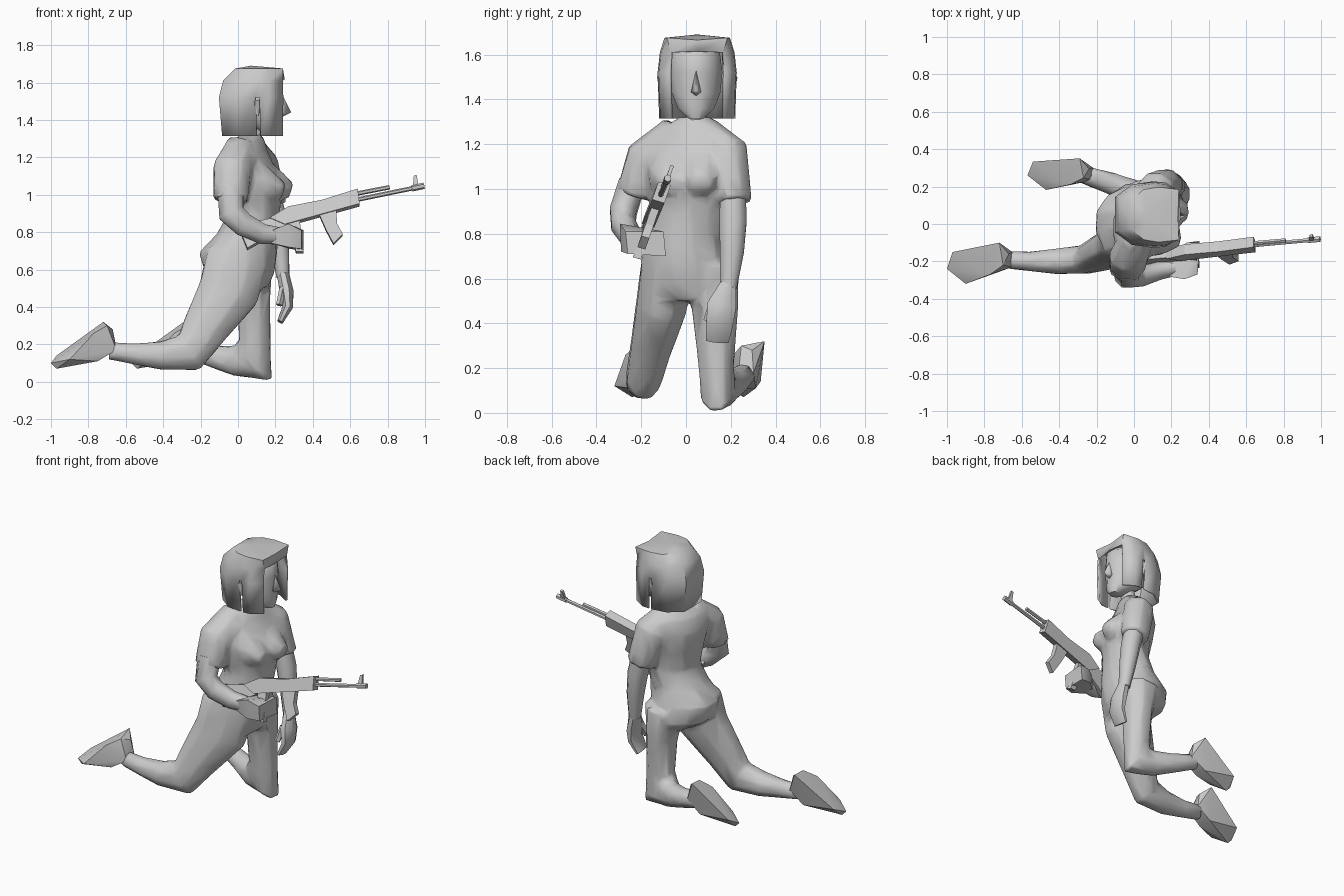
import bpy, bmesh, math
from mathutils import Vector

if "Cube" in bpy.data.objects:
    bpy.data.objects.remove(bpy.data.objects["Cube"])


def finish(name, bm, angle=50):
    bmesh.ops.recalc_face_normals(bm, faces=bm.faces[:])
    me = bpy.data.meshes.new(name)
    bm.to_mesh(me)
    bm.free()
    ob = bpy.data.objects.new(name, me)
    bpy.context.collection.objects.link(ob)
    bpy.ops.object.select_all(action='DESELECT')
    ob.select_set(True)
    bpy.context.view_layer.objects.active = ob
    if angle:
        bpy.ops.object.shade_smooth_by_angle(angle=math.radians(angle))
    return ob


def loft(name, rows, n=8, level=False, twist=None, angle=50):
    """Rows are x, y, z, radius along y, radius across; level keeps rings horizontal."""
    bm = bmesh.new()
    cs = [Vector(r[:3]) for r in rows]
    rings = []
    for i, r in enumerate(rows):
        if level:
            a = math.radians(twist[i]) if twist else 0
            u = Vector((math.sin(a), math.cos(a), 0))
            v = Vector((math.cos(a), -math.sin(a), 0))
        else:
            a = (cs[i] - cs[i - 1]).normalized() if i else Vector()
            b = (cs[i + 1] - cs[i]).normalized() if i < len(cs) - 1 else Vector()
            t = (a + b).normalized()
            u = Vector((0, 1, 0))
            u = (u - t * u.dot(t)).normalized()
            v = t.cross(u)
        rings.append([bm.verts.new(cs[i] + u * r[3] * math.cos(q) + v * r[4] * math.sin(q))
                      for q in [2 * math.pi * (k + .5) / n for k in range(n)]])
    for p, q in zip(rings, rings[1:]):
        for k in range(n):
            bm.faces.new((p[k], p[(k + 1) % n], q[(k + 1) % n], q[k]))
    bm.faces.new(rings[0])
    bm.faces.new(rings[-1])
    return finish(name, bm, angle)


def hull(name, pts, angle=25):
    bm = bmesh.new()
    for p in pts:
        bm.verts.new(p)
    bmesh.ops.convex_hull(bm, input=bm.verts[:])
    return finish(name, bm, angle)


# Torso, turned so the left shoulder leads
body = [loft("torso", [(.06, .02, .50, .17, .10), (.01, .01, .58, .215, .19), (.0, .0, .69, .205, .215),
                       (.05, .0, .79, .185, .165), (.08, .01, .89, .175, .14), (.075, .01, 1.02, .185, .165),
                       (.04, .02, 1.15, .205, .15), (.035, .03, 1.24, .185, .115), (.07, .04, 1.32, .075, .06)],
             n=12, level=True, twist=[0, 0, 3, 8, 14, 20, 22, 22, 10])]
for side in (-1, 1):
    y = .0 + side * .07
    body.append(loft("bust", [(.07 + .025 * side, y, 1.09, .115, .13), (.17 + .025 * side, y, 1.045, .10, .10),
                              (.265 + .02 * side, y, 1.02, .05, .045)]))

# Legs
body.append(loft("right_leg", [
    (.0, -.09, .68, .115, .18), (-.05, -.11, .48, .12, .175), (-.18, -.16, .28, .095, .13),
    (-.26, -.19, .155, .082, .115), (-.42, -.2, .14, .073, .08),
    (-.56, -.2, .15, .056, .06), (-.69, -.19, .165, .05, .05)]))
body.append(loft("left_leg", [
    (.06, .12, .65, .125, .135), (.085, .13, .45, .11, .095), (.09, .135, .22, .085, .09),
    (.085, .14, .105, .083, .145), (-.01, .17, .11, .075, .085),
    (-.13, .22, .135, .062, .065), (-.29, .27, .18, .05, .05)]))

# Sleeves
body.append(loft("left_sleeve", [(.06, .08, 1.26, .07, .08), (.12, .19, 1.16, .095, .105),
                                 (.175, .215, .94, .085, .095)]))
body.append(loft("right_sleeve", [(.02, -.05, 1.26, .07, .09), (-.03, -.18, 1.14, .095, .11),
                                  (-.04, -.235, .97, .085, .10)]))

# Blend the clothed body into one skin and keep it low-poly
bpy.ops.object.select_all(action='DESELECT')
for ob in body:
    ob.select_set(True)
bpy.context.view_layer.objects.active = body[0]
bpy.ops.object.join()
skin = bpy.context.object
skin.name = "clothed_body"
for m in list(skin.modifiers):
    skin.modifiers.remove(m)
m = skin.modifiers.new("blend", 'REMESH')
m.mode, m.voxel_size = 'VOXEL', .015
m = skin.modifiers.new("soften", 'SMOOTH')
m.factor, m.iterations = .5, 5
m = skin.modifiers.new("reduce", 'DECIMATE')
m.ratio = .06
for m in list(skin.modifiers):
    bpy.ops.object.modifier_apply(modifier=m.name)
bpy.ops.object.shade_smooth_by_angle(angle=math.radians(50))

# Shoes, soles turned up and back
shoe = [(-1, -.24, .10), (-.97, -.15, .14), (-.72, -.10, .32), (-.67, -.16, .28), (-.90, -.32, .12),
        (-.77, -.27, .26), (-.70, -.22, .30), (-.65, -.15, .18), (-.65, -.23, .17),
        (-.75, -.25, .11), (-.75, -.15, .11), (-.97, -.24, .07)]
hull("right_shoe", shoe)
hull("left_shoe", [(x + .43, .464 + .85 * y - .1 * (x + 1), z) for x, y, z in shoe])

# Arms and hands
loft("left_arm", [(.165, .21, 1.02, .06, .065), (.205, .21, .86, .066, .062), (.225, .205, .72, .058, .053),
                  (.24, .19, .56, .04, .037)])
loft("left_hand", [(.24, .19, .58, .036, .035), (.26, .16, .48, .07, .04), (.265, .15, .40, .065, .03),
                   (.225, .14, .32, .055, .017)])
loft("left_thumb", [(.24, .13, .50, .025, .02), (.22, .095, .41, .018, .018)], n=5)
loft("right_arm", [(-.04, -.24, 1.03, .065, .075), (-.035, -.28, .90, .065, .075), (.03, -.28, .84, .058, .068),
                   (.13, -.25, .79, .052, .058), (.22, -.235, .78, .045, .05)])
hull("right_hand", [(.18, -.28, .81), (.18, -.19, .81), (.18, -.27, .74), (.18, -.19, .74),
                    (.27, -.295, .845), (.27, -.29, .72), (.34, -.27, .81), (.34, -.26, .71),
                    (.35, -.10, .81), (.35, -.09, .70), (.28, -.10, .80), (.28, -.10, .71)], 60)

# Neck, head and facial parts
loft("neck", [(.06, .04, 1.24, .07, .065), (.08, .045, 1.31, .05, .05), (.11, .045, 1.42, .05, .05)])
loft("head", [(.19, .045, 1.315, .035, .04), (.155, .045, 1.36, .085, .085), (.11, .045, 1.43, .112, .13),
              (.10, .045, 1.52, .122, .145), (.10, .045, 1.61, .11, .14), (.10, .045, 1.65, .07, .09)],
     n=12, level=True)
hull("nose", [(.235, .045, 1.54), (.284, .045, 1.44), (.22, .015, 1.43), (.22, .075, 1.43), (.235, .045, 1.415)], 80)
for side in (-1, 1):
    y = .05 + side * .165
    hull("ear", [(.08, y, 1.50), (.12, y, 1.51), (.09, y, 1.42), (.11, y, 1.42),
                 (.09, y + side * .015, 1.50), (.12, y - side * .03, 1.46)])

# Hair: open-fronted bob with side locks and a fringe band
arc = [(.24, .17), (.17, .215), (.12, .22), (.10, .22), (.0, .205), (-.085, .14),
       (-.085, -.04), (.0, -.105), (.10, -.12), (.12, -.12), (.17, -.115), (.24, -.07)]
bm = bmesh.new()
rows = []
for z, s, w in ((1.315, 1, 1), (1.52, 1.06, 1.04), (1.61, .98, .98), (1.675, .75, .86)):
    rows.append([bm.verts.new((.2 + (x - .2) * s, .05 + (y - .05) * w, z)) for x, y in arc])
rows[3][0].co = (.24, .185, 1.675)
rows[3][-1].co = (.24, -.085, 1.675)
for j in range(3):
    for k in range(len(arc) - 1):
        if not (j == 0 and k in (2, 8)):
            bm.faces.new((rows[j][k], rows[j][k + 1], rows[j + 1][k + 1], rows[j + 1][k]))
parting = bm.verts.new((.235, .05, 1.665))
fringe = bm.verts.new((.25, .05, 1.615))
bm.faces.new((rows[2][-1], fringe, parting, rows[3][-1]))
bm.faces.new((fringe, rows[2][0], rows[3][0], parting))
crown = bm.verts.new((.07, .05, 1.69))
loop = rows[3] + [parting]
for k in range(len(loop)):
    bm.faces.new((loop[k], loop[(k + 1) % len(loop)], crown))
hair = finish("hair", bm, 40)
hair.modifiers.new("thickness", 'SOLIDIFY').thickness = .012


# Rifle: side profiles placed on a slanted, rolled plane
def gun_y(x, z):
    return -.18 + .1 * x + .35 * (z - .82 - .23 * x)


def plate(name, prof, w):
    bm = bmesh.new()
    a, b = [[bm.verts.new((x, gun_y(x, z) + s * w / 2, z - s * w * .15)) for x, z in prof] for s in (-1, 1)]
    bm.faces.new(a)
    bm.faces.new(b[::-1])
    for k in range(len(prof)):
        j = (k + 1) % len(prof)
        bm.faces.new((a[k], a[j], b[j], b[k]))
    return finish(name, bm, 0)


def rod(name, p, q, r):
    return loft(name, [(x, gun_y(x, z), z, r, r) for x, z in (p, q)], n=6)


plate("rifle_stock", [(.0, .83), (.05, .71), (.26, .83), (.25, .90), (.18, .87)], .04)
plate("rifle_receiver", [(.17, .87), (.27, .93), (.45, .965), (.64, 1.025), (.65, .945), (.45, .89), (.25, .835)], .055)
plate("rifle_magazine", [(.43, .90), (.47, .81), (.51, .735), (.56, .785), (.53, .84), (.525, .92)], .035)
plate("rifle_grip", [(.27, .85), (.33, .86), (.35, .69), (.31, .69)], .035)
rod("rifle_barrel", (.62, .97), (.95, 1.038), .012)
rod("rifle_muzzle", (.93, 1.034), (.995, 1.048), .017)
rod("rifle_gas_tube", (.63, 1.005), (.81, 1.04), .012)
plate("rifle_front_sight", [(.935, 1.04), (.965, 1.045), (.955, 1.105), (.94, 1.10)], .015)
